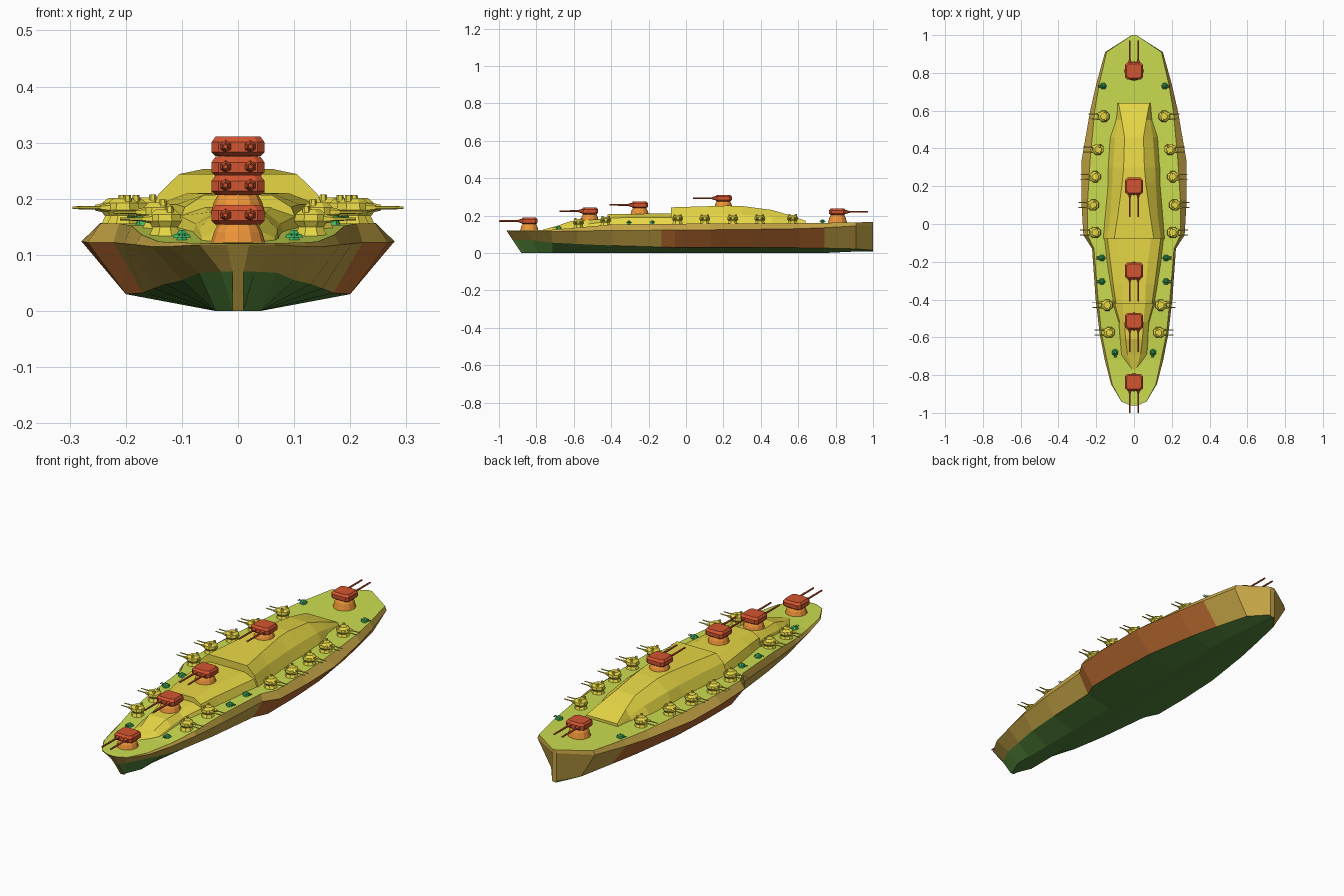
import bpy, bmesh, math
from mathutils import Matrix, Vector


def mat(name, rgb):
    m = bpy.data.materials.new(name)
    m.diffuse_color = (*rgb, 1)
    return m


GREEN = mat("bottom_green", (0.08, 0.22, 0.04))
OCHRE = mat("side_ochre", (0.55, 0.37, 0.06))
RUST = mat("belt_rust", (0.5, 0.15, 0.03))
DECK = mat("deck_lime", (0.6, 0.72, 0.08))
YELLOW = mat("house_yellow", (0.8, 0.68, 0.06))
RED = mat("turret_red", (0.65, 0.09, 0.03))
ORANGE = mat("pedestal_orange", (0.85, 0.3, 0.04))
LEAF = mat("small_gun_green", (0.05, 0.45, 0.12))


def finish(name, bm, mats):
    bmesh.ops.recalc_face_normals(bm, faces=bm.faces)
    me = bpy.data.meshes.new(name)
    bm.to_mesh(me)
    bm.free()
    for m in mats:
        me.materials.append(m)
    ob = bpy.data.objects.new(name, me)
    bpy.context.collection.objects.link(ob)
    return ob


def loft(name, rows, mats, pick=lambda level, y: 0, place=lambda y, z, zt: y):
    """Rows are (y, x, z, x, z, ...) half sections from bottom to top, mirrored in x."""
    bm = bmesh.new()
    rings = []
    for y, *p in rows:
        half = list(zip(p[::2], p[1::2]))
        ring = half + [(-x, z) for x, z in reversed(half)]
        rings.append([bm.verts.new((x, place(y, z, p[-1]), z)) for x, z in ring])
    k = len(rings[0])
    for r, (a, b) in enumerate(zip(rings, rings[1:])):
        for i in range(k):
            j = (i + 1) % k
            f = bm.faces.new((a[i], a[j], b[j], b[i]))
            level = 0 if i == k - 1 else min(i, k - 2 - i)
            f.material_index = pick(level, (rows[r][0] + rows[r + 1][0]) / 2)
    for end in (rings[0], rings[-1]):
        bm.faces.new(end).material_index = min(1, len(mats) - 1)
    bmesh.ops.remove_doubles(bm, verts=bm.verts, dist=1e-4)
    return finish(name, bm, mats)


# hull: chine, widest line and deck edge per station
hull = [
    (-0.96, 0.01, 0.070, 0.02, 0.118, 0.02, 0.120),
    (-0.94, 0.03, 0.070, 0.068, 0.118, 0.066, 0.121),
    (-0.85, 0.07, 0.068, 0.122, 0.115, 0.115, 0.122),
    (-0.72, 0.10, 0.055, 0.155, 0.115, 0.143, 0.124),
    (-0.58, 0.13, 0.048, 0.182, 0.118, 0.172, 0.136),
    (-0.40, 0.15, 0.040, 0.203, 0.120, 0.190, 0.152),
    (-0.13, 0.17, 0.032, 0.222, 0.122, 0.212, 0.156),
    (-0.06, 0.20, 0.030, 0.268, 0.122, 0.245, 0.156),
    (0.13, 0.20, 0.030, 0.279, 0.124, 0.245, 0.157),
    (0.34, 0.19, 0.030, 0.277, 0.126, 0.232, 0.157),
    (0.60, 0.15, 0.028, 0.232, 0.130, 0.208, 0.159),
    (0.74, 0.12, 0.026, 0.200, 0.135, 0.184, 0.161),
    (0.91, 0.08, 0.022, 0.153, 0.145, 0.145, 0.164),
    (1.00, 0.012, 0.015, 0.012, 0.150, 0.012, 0.165)]
hull = [(r[0], 0.04 if abs(r[0]) < 0.9 else 0.01, 0.0 if r[0] < 0.9 else 0.008, *r[1:])
        for r in hull]


def hull_colour(level, y):
    if level == 1 and -0.13 < y < 0.7:
        return 2
    return (0, 1, 1, 3)[level]


def rake(y, z, zt):
    return y + 0.08 * (1 - z / zt) * min(1, max(0, (-0.7 - y) / 0.2))


loft("hull", hull, (GREEN, OCHRE, RUST, DECK), hull_colour, rake)

# stepped superstructure
loft("main_deckhouse", [
    (-0.08, 0.165, 0.150, 0.142, 0.208, 0.105, 0.244),
    (0.05, 0.155, 0.150, 0.125, 0.205, 0.085, 0.248),
    (0.22, 0.140, 0.150, 0.115, 0.205, 0.062, 0.253),
    (0.30, 0.140, 0.150, 0.112, 0.205, 0.055, 0.251),
    (0.46, 0.130, 0.150, 0.100, 0.195, 0.050, 0.230),
    (0.55, 0.100, 0.150, 0.085, 0.175, 0.065, 0.203),
    (0.64, 0.088, 0.150, 0.086, 0.162, 0.082, 0.172)], (YELLOW,))
loft("forward_deckhouse", [
    (-0.42, 0.110, 0.145, 0.095, 0.185, 0.060, 0.207),
    (-0.32, 0.125, 0.150, 0.110, 0.190, 0.062, 0.209),
    (-0.20, 0.145, 0.150, 0.125, 0.190, 0.075, 0.210),
    (-0.07, 0.160, 0.150, 0.142, 0.190, 0.090, 0.210)], (YELLOW,))
loft("bow_deckhouse", [
    (-0.77, 0.015, 0.115, 0.012, 0.120, 0.010, 0.123),
    (-0.69, 0.075, 0.115, 0.065, 0.130, 0.035, 0.145),
    (-0.61, 0.078, 0.115, 0.070, 0.145, 0.045, 0.172),
    (-0.52, 0.088, 0.120, 0.075, 0.155, 0.050, 0.176),
    (-0.41, 0.125, 0.130, 0.105, 0.170, 0.060, 0.185)], (YELLOW,))


def frustum(bm, a, b, r1, r2, sides, turn=0):
    """Tapered prism from point a to point b."""
    a, b = Vector(a), Vector(b)
    rot = (b - a).to_track_quat('Z', 'Y').to_matrix().to_4x4()
    bmesh.ops.create_cone(bm, cap_ends=True, segments=sides, radius1=r1, radius2=r2,
                          depth=(b - a).length,
                          matrix=Matrix.Translation((a + b) / 2) @ rot @ Matrix.Rotation(turn, 4, 'Z'))


def put(proto, name, x, y, z, angle):
    ob = bpy.data.objects.new(name, proto)
    ob.location = (x, y, z)
    ob.rotation_euler.z = angle
    bpy.context.collection.objects.link(ob)


def prototype(name, bm, m):
    ob = finish(name, bm, (m,))
    me = ob.data
    bpy.data.objects.remove(ob)
    return me


# all guns are modelled facing -y with their foot at z = 0
# main turret: chamfered box, mantlets and twin barrels
bm = bmesh.new()
box = [(0.040, 0.035, 0.033), (0.047, 0.045, 0.040), (0.047, 0.045, 0.058), (0.040, 0.036, 0.068)]
levels = []
for hx, hy, z in box:
    c = 0.012
    pts = [(hx - c, -hy), (hx, c - hy), (hx, hy - c), (hx - c, hy)]
    pts += [(-x, y) for x, y in reversed(pts)]
    levels.append([bm.verts.new((x, y, z)) for x, y in pts])
for lo, hi in zip(levels, levels[1:]):
    for i in range(8):
        bm.faces.new((lo[i], lo[(i + 1) % 8], hi[(i + 1) % 8], hi[i]))
bm.faces.new(levels[0])
bm.faces.new(levels[-1])
for s in (-1, 1):
    x = s * 0.022
    frustum(bm, (x, -0.04, 0.05), (x, -0.06, 0.05), 0.012, 0.006, 6)
    frustum(bm, (x, -0.05, 0.05), (x, -0.162, 0.05), 0.005, 0.004, 6)
turret = prototype("turret", bm, RED)

bm = bmesh.new()
frustum(bm, (0, 0, -0.012), (0, 0, 0.020), 0.052, 0.043, 12)
frustum(bm, (0, 0, 0.020), (0, 0, 0.036), 0.043, 0.034, 12)
pedestal = prototype("pedestal", bm, ORANGE)

for y, z, a in ((-0.838, 0.121, 0), (-0.515, 0.174, 0), (-0.248, 0.207, 0),
                (0.2, 0.243, 0), (0.81, 0.170, math.pi)):
    put(pedestal, "main_turret_pedestal", 0, y, z, a)
    put(turret, "main_turret", 0, y, z, a)

# secondary gun: flared foot, octagonal house, hatches and twin barrels
bm = bmesh.new()
frustum(bm, (0, 0, -0.006), (0, 0, 0.016), 0.033, 0.022, 8, math.pi / 8)
frustum(bm, (0, 0, 0.014), (0, 0, 0.024), 0.025, 0.032, 8, math.pi / 8)
frustum(bm, (0, 0, 0.024), (0, 0, 0.036), 0.032, 0.030, 8, math.pi / 8)
frustum(bm, (0, 0, 0.036), (0, 0, 0.045), 0.030, 0.018, 8, math.pi / 8)
for s in (-1, 1):
    frustum(bm, (s * 0.017, 0.008, 0.036), (s * 0.017, 0.008, 0.051), 0.008, 0.006, 6)
    frustum(bm, (s * 0.013, -0.022, 0.028), (s * 0.013, -0.04, 0.028), 0.009, 0.005, 6)
    frustum(bm, (s * 0.013, -0.03, 0.028), (s * 0.013, -0.080, 0.028), 0.0035, 0.0025, 6)
secondary = prototype("secondary", bm, YELLOW)

# small deck gun: foot, cross shield and short barrels
bm = bmesh.new()
frustum(bm, (0, 0, -0.004), (0, 0, 0.007), 0.015, 0.009, 6)
frustum(bm, (0, 0, 0.007), (0, 0, 0.013), 0.019, 0.015, 6)
frustum(bm, (0, 0, 0.013), (0, 0, 0.020), 0.012, 0.005, 6)
for s in (-1, 1):
    frustum(bm, (s * 0.005, 0, 0.012), (s * 0.005, -0.028, 0.013), 0.002, 0.002, 5)
small = prototype("small", bm, LEAF)

for s in (-1, 1):
    for x, y, z in ((0.16, 0.57, 0.157), (0.19, 0.395, 0.156), (0.205, 0.25, 0.156),
                    (0.215, 0.1, 0.156), (0.205, -0.045, 0.156),
                    (0.142, -0.43, 0.148), (0.13, -0.575, 0.136)):
        put(secondary, "secondary_gun", s * x, y, z, s * math.pi / 2)
    for x, y, z in ((0.163, 0.73, 0.160), (0.17, -0.18, 0.155),
                    (0.17, -0.305, 0.153), (0.10, -0.68, 0.124)):
        put(small, "small_deck_gun", s * x, y, z, s * math.pi / 2 if y > -0.5 else 0)
